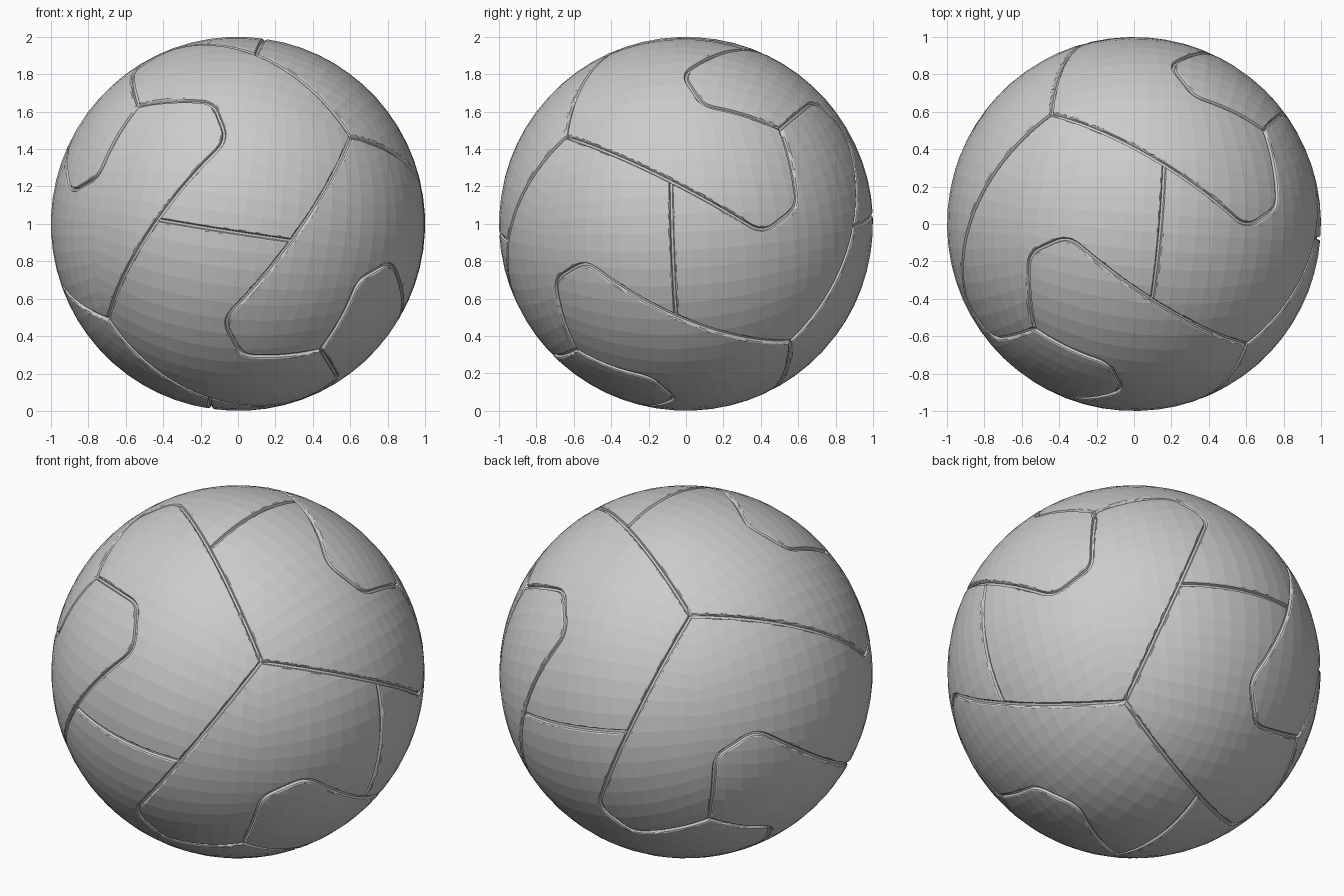
import bpy, bmesh, math
from mathutils import Vector

if "Cube" in bpy.data.objects:
    bpy.data.objects.remove(bpy.data.objects["Cube"])

# Frame of the ball: three perpendicular two-fold axes, slightly tilted
E1 = Vector((-0.078, -0.996, -0.037)).normalized()
E2 = Vector((0.14, -0.041, 0.985))
E2 = (E2 - E1 * E2.dot(E1)).normalized()
E3 = E2.cross(E1)
CENTRE = Vector((0, 0, 1))


def world(p):
    return E1 * p[0] + E2 * p[1] + E3 * p[2]


def front(x, z):
    """Point on the unit ball seen in the front view, in ball axes."""
    p = Vector((x, -math.sqrt(1 - x * x - z * z), z))
    return Vector((p.dot(E1), p.dot(E2), p.dot(E3)))


def arc(a, b, step=0.05):
    n = max(2, math.ceil(a.angle(b) / step))
    return [a.slerp(b, i / n) for i in range(n + 1)]


def rounded(prev, k, nxt, r):
    """Rounded corner at k, r is the length trimmed from each side."""
    a = k.slerp(prev, r / k.angle(prev))
    b = k.slerp(nxt, r / k.angle(nxt))
    return [((1 - t) ** 2 * a + 2 * t * (1 - t) * k + t * t * b).normalized()
            for t in (i / 6 for i in range(7))]


# One long seam and one short cross seam; the rest follow by rotation
start = Vector((1, 1, 1)).normalized()
end = Vector((1, -1, 1)).normalized()
k1, k2 = front(-0.08, -0.515), front(0.02, -0.705)
c1, c2 = rounded(start, k1, k2, 0.085), rounded(k1, k2, end, 0.07)
long_seam = arc(start, c1[0])[:-1] + c1 + c2 + arc(c2[-1], end)[1:]
for i, j in ((0, 1), (-1, -2)):       # run slightly past the three-way joints
    d = (long_seam[i] - long_seam[j]).normalized()
    long_seam[i] = (long_seam[i] + d * 0.008).normalized()
mid = front(0.28, -0.09)
cross_seam = arc(mid, Vector((mid.x, -mid.y, -mid.z)))


def turn(p, cyc, s):
    q = [p[(i + cyc) % 3] for i in range(3)]
    return Vector((q[0] * s[0], q[1] * s[1], q[2] * s[2]))


signs = [(1, 1, 1), (-1, -1, 1), (1, -1, -1), (-1, 1, -1)]
seams = [[turn(p, c, s) for p in long_seam] for c in range(3) for s in signs]
seams += [[turn(p, c, s) for p in cross_seam] for c in range(3)
          for s in ((1, 1, 1), (-1, -1, 1))]


def new_object(name, bm):
    bmesh.ops.recalc_face_normals(bm, faces=bm.faces)
    me = bpy.data.meshes.new(name)
    bm.to_mesh(me)
    bm.free()
    ob = bpy.data.objects.new(name, me)
    bpy.context.collection.objects.link(ob)
    return ob


# Faceted ball: subdivided cube pushed out to a sphere
bm = bmesh.new()
bmesh.ops.create_cube(bm, size=2)
bmesh.ops.subdivide_edges(bm, edges=bm.edges[:], cuts=15, use_grid_fill=True)
for v in bm.verts:
    p = Vector([math.tan(c * math.pi / 4) for c in v.co]).normalized()
    v.co = CENTRE + world(p)
ball = new_object("ball", bm)

# Groove cross-section: sideways offset, radius (rounded lips)
PROFILE = [(-0.024, 1.012), (-0.019, 1.0), (-0.011, 0.995), (-0.006, 0.982),
           (0.006, 0.982), (0.011, 0.995), (0.019, 1.0), (0.024, 1.012)]


def groove_cutter(path):
    bm = bmesh.new()
    pts = [world(p) for p in path]
    rings = []
    for i, p in enumerate(pts):
        t = pts[min(i + 1, len(pts) - 1)] - pts[max(i - 1, 0)]
        side = t.cross(p).normalized()
        rings.append([bm.verts.new(CENTRE + p * r + side * o) for o, r in PROFILE])
    n = len(PROFILE)
    for a, b in zip(rings, rings[1:]):
        for i in range(n):
            j = (i + 1) % n
            bm.faces.new((a[i], a[j], b[j], b[i]))
    bm.faces.new(rings[0])
    bm.faces.new(rings[-1][::-1])
    bmesh.ops.triangulate(bm, faces=bm.faces[:])
    ob = new_object("groove_cutter", bm)
    ob.hide_render = True
    return ob


# Carve every seam, then bake the result and drop the cutters
cutters = [groove_cutter(s) for s in seams]
for c in cutters:
    m = ball.modifiers.new("seam", 'BOOLEAN')
    m.operation = 'DIFFERENCE'
    m.solver = 'MANIFOLD'
    m.object = c
deps = bpy.context.evaluated_depsgraph_get()
carved = bpy.data.meshes.new_from_object(ball.evaluated_get(deps))
ball.modifiers.clear()
ball.data = carved
for c in cutters:
    bpy.data.objects.remove(c)
